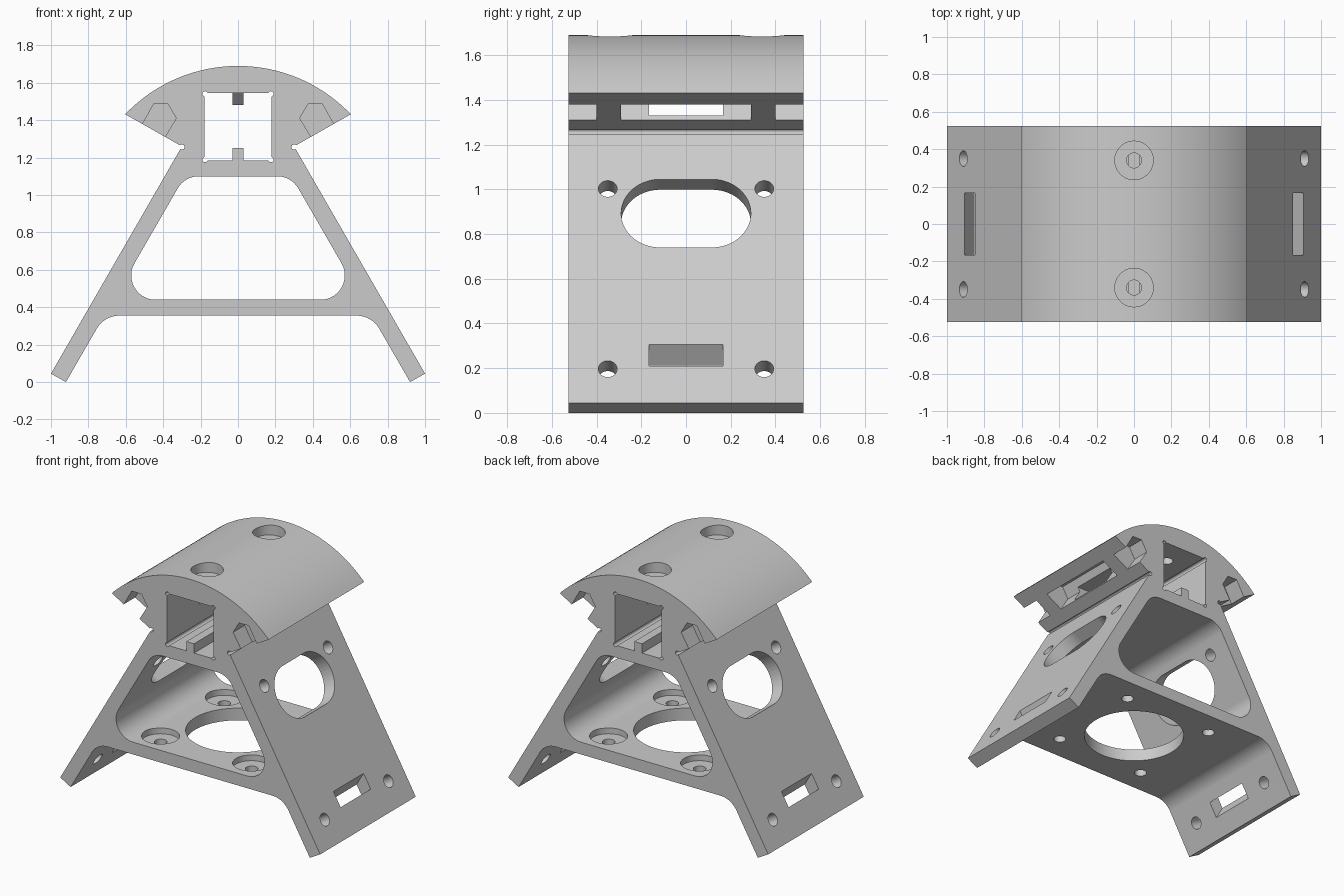
import bpy, bmesh, math
from mathutils import Vector, Matrix

if "Cube" in bpy.data.objects:
    bpy.data.objects.remove(bpy.data.objects["Cube"], do_unlink=True)

HALF = 0.525                      # half depth of the bracket
C60, S60 = 0.5, math.sqrt(3) / 2  # leg slope

gray = bpy.data.materials.new("plain_gray")
gray.use_nodes = True
gray.diffuse_color = (0.6, 0.6, 0.6, 1)
gray.node_tree.nodes["Principled BSDF"].inputs["Base Color"].default_value = (0.6, 0.6, 0.6, 1)

# Frame for side profiles: local x, y become world x, z; local z runs along depth
SIDE = Matrix(((1, 0, 0, 0), (0, 0, 1, 0), (0, 1, 0, 0), (0, 0, 0, 1)))


def extrude(name, pts, frame, lo, hi):
    """Solid made by sweeping a flat profile between two heights of a frame."""
    bm = bmesh.new()
    face = bm.faces.new([bm.verts.new((p[0], p[1], lo)) for p in pts])
    top = bmesh.ops.extrude_face_region(bm, geom=[face])["geom"]
    verts = [v for v in top if isinstance(v, bmesh.types.BMVert)]
    bmesh.ops.translate(bm, verts=verts, vec=(0, 0, hi - lo))
    bm.transform(frame)
    bm.normal_update()
    bmesh.ops.recalc_face_normals(bm, faces=bm.faces)
    if bm.calc_volume(signed=True) < 0:
        bmesh.ops.reverse_faces(bm, faces=bm.faces)
    mesh = bpy.data.meshes.new(name)
    bm.to_mesh(mesh)
    bm.free()
    mesh.materials.append(gray)
    ob = bpy.data.objects.new(name, mesh)
    bpy.context.collection.objects.link(ob)
    return ob


def rounded(corners, steps=14):
    """Polygon from (x, y, radius) corners with the given fillets."""
    out = []
    for i, (x, y, r) in enumerate(corners):
        p = Vector((x, y))
        if not r:
            out.append(p)
            continue
        a = (Vector(corners[i - 1][:2]) - p).normalized()
        b = (Vector(corners[(i + 1) % len(corners)][:2]) - p).normalized()
        half = a.angle(b) / 2
        center = p + (a + b).normalized() * r / math.sin(half)
        start = p + a * r / math.tan(half) - center
        end = p + b * r / math.tan(half) - center
        sweep = start.angle_signed(end)
        for k in range(steps + 1):
            t = -sweep * k / steps
            out.append(center + Matrix.Rotation(t, 2) @ start)
    return out


def circle(x, y, r, n=40):
    return [(x + r * math.cos(math.tau * k / n), y + r * math.sin(math.tau * k / n)) for k in range(n)]


def box(x0, x1, y0, y1):
    return [(x0, y0), (x1, y0), (x1, y1), (x0, y1)]


def mirrored(corners):
    return corners + [(-x, y, r) for x, y, r in reversed(corners)]


# Body outline: shelf underside, leg, wing, curved cap
radius, center_z = 0.833, 0.857
tip = math.asin(0.603 / radius)
cap = [(radius * math.sin(tip * k / 24), center_z + radius * math.cos(tip * k / 24), 0)
       for k in range(24, 0, -1)]
right = [(0.715, 0.355, 0.14), (0.92, 0, 0), (1, 0.045, 0), (0.3, 1.26, 0)] + cap
outline = right + [(0, center_z + radius, 0)] + [(-x, z, r) for x, z, r in reversed(right)]
body = extrude("bracket_body", rounded(outline), SIDE, -HALF, HALF)

cutters = []


def cut(pts, frame, lo, hi):
    ob = extrude("cutter", pts, frame, lo, hi)
    ob.hide_render = True
    cutters.append(ob)


# Rounded window and square tube channel
cut(rounded(mirrored([(0.666, 0.44, 0.13), (0.285, 1.1, 0.13)])), SIDE, -0.7, 0.7)
cut(box(-0.18, 0.18, 1.185, 1.545), SIDE, -0.7, 0.7)

# Shelf opening, and screw holes with counterbores
UP = Matrix.Identity(4)
cut(circle(0, 0, 0.33, 72), UP, 0.3, 0.5)
for x in (-0.35, 0.35):
    for y in (-0.35, 0.35):
        cut(circle(x, y, 0.04), UP, 0.3, 0.5)
        cut(circle(x, y, 0.12), UP, 0.4, 0.5)

# Cap screw holes
for y in (-0.34, 0.34):
    cut(circle(0, y, 0.04), UP, 1.5, 1.8)
    cut(circle(0, y, 0.103), UP, 1.62, 1.8)

for s in (-1, 1):
    # Frame on the leg's outer face: across, up the slope, outward
    leg = Matrix(((0, -C60 * s, S60 * s, s), (1, 0, 0, 0), (0, S60, C60, 0.045), (0, 0, 0, 1)))
    for y in (-0.35, 0.35):
        for up in (0.175, 1.105):
            cut(circle(y, up, 0.042), leg, -0.13, 0.05)
    cut(rounded([(x, v, 0.175) for x, v in box(-0.29, 0.29, 0.802, 1.154)], 20), leg, -0.13, 0.05)

    # Strap slot, slanting steeply through the leg
    dx, dz = C60 * 0.18, S60 * 0.18
    (ax, az), (bx, bz) = (0.85, 0.305), (0.905, 0.21)
    quad = [(s * (ax + dx), az + dz), (s * (bx + dx), bz + dz),
            (s * (bx - dx), bz - dz), (s * (ax - dx), az - dz)]
    cut(quad, SIDE, -0.165, 0.165)

    # Half hexagon pockets under the wing, with a slot into the channel
    pocket = [(0.53, 1.346), (0.45, 1.487), (0.375, 1.487), (0.33, 1.41), (0.41, 1.279)]
    pocket = [(s * x, z) for x, z in pocket]
    for lo, hi in ((-0.6, -0.4), (-0.29, 0.29), (0.4, 0.6)):
        cut(pocket, SIDE, lo, hi)
    cut(box(*sorted((s * 0.15, s * 0.4)), 1.33, 1.44), SIDE, -0.165, 0.165)

    # Relief grooves at inner corners
    for x, z in ((0.3, 1.257), (0.176, 1.189), (0.176, 1.541)):
        cut(circle(s * x, z, 0.014, 16), SIDE, -0.7, 0.7)

for ob in cutters:
    mod = body.modifiers.new("cut", 'BOOLEAN')
    mod.operation, mod.solver, mod.object = 'DIFFERENCE', 'EXACT', ob
bpy.context.view_layer.update()
mesh = bpy.data.meshes.new_from_object(body.evaluated_get(bpy.context.evaluated_depsgraph_get()))
body.modifiers.clear()
body.data = mesh
for ob in cutters:
    bpy.data.objects.remove(ob, do_unlink=True)

# Key rails in the channel: full length below, short with sloped ends above
extrude("lower_rail", box(-0.03, 0.03, 1.18, 1.25), SIDE, -HALF, HALF)
ACROSS = Matrix(((0, 0, 1, 0), (1, 0, 0, 0), (0, 1, 0, 0), (0, 0, 0, 1)))
extrude("upper_rail", [(-0.27, 1.55), (-0.2, 1.48), (0.2, 1.48), (0.27, 1.55)], ACROSS, -0.03, 0.03)

# Smooth curves, crisp edges
bpy.ops.object.select_all(action='DESELECT')
body.select_set(True)
bpy.context.view_layer.objects.active = body
bpy.ops.object.shade_smooth_by_angle(angle=math.radians(25))
weighted = body.modifiers.new("even_shading", 'WEIGHTED_NORMAL')
weighted.keep_sharp = True
